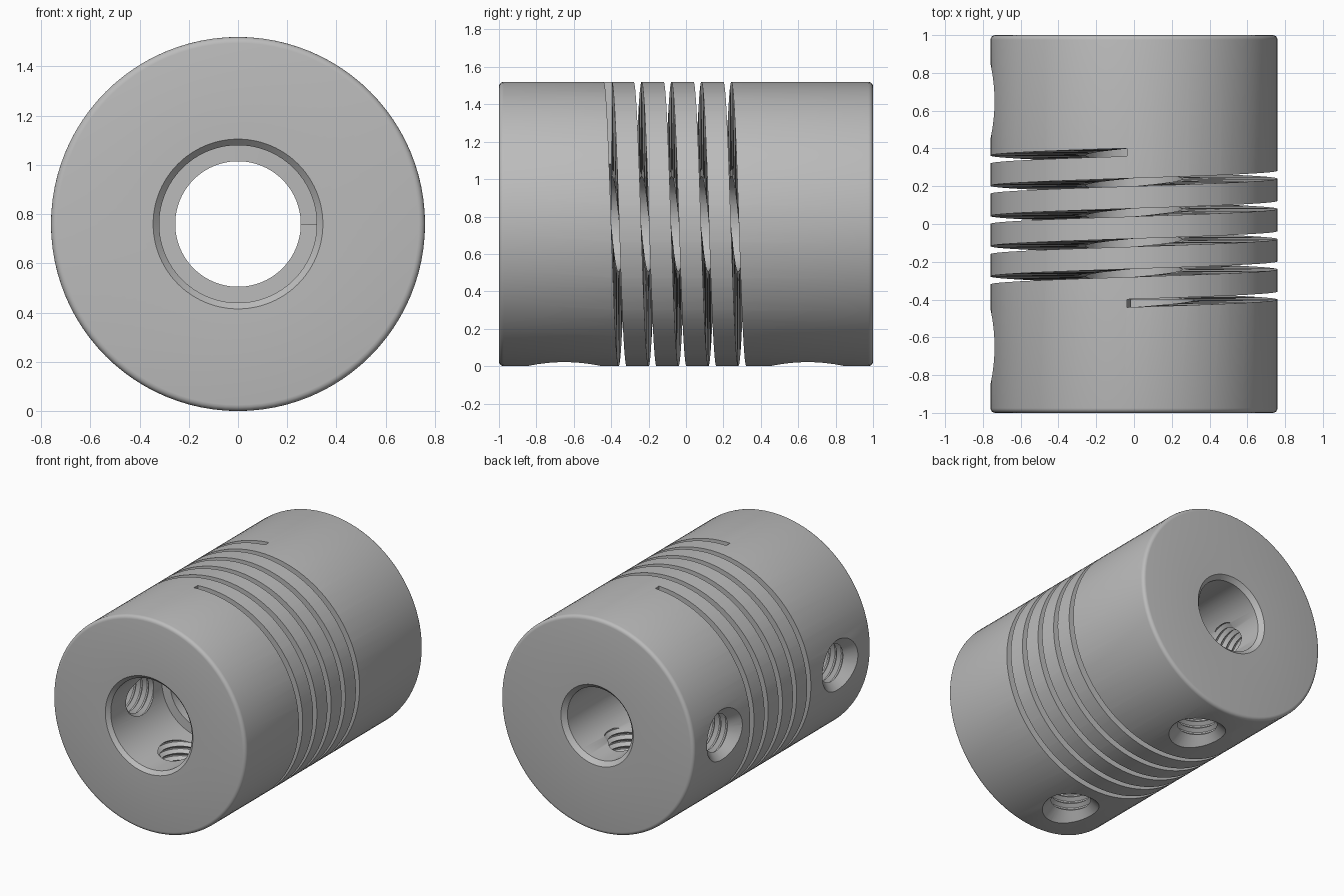
import bpy, bmesh
from math import sin, cos, pi, radians
from mathutils import Matrix, Vector

cube = bpy.data.objects.get("Cube")
if cube:
    bpy.data.objects.remove(cube, do_unlink=True)

R = 0.76            # outer radius, also the height of the axis
SEGMENTS = 96
AXIS_TO_Y = Matrix.Rotation(radians(-90), 4, 'X')

metal = bpy.data.materials.new("grey_metal")
metal.use_nodes = True
metal.diffuse_color = (0.5, 0.5, 0.5, 1)
metal.node_tree.nodes["Principled BSDF"].inputs["Base Color"].default_value = (0.5, 0.5, 0.5, 1)


def make_object(name, bm):
    bmesh.ops.recalc_face_normals(bm, faces=bm.faces)
    mesh = bpy.data.meshes.new(name)
    bm.to_mesh(mesh)
    bm.free()
    mesh.materials.append(metal)
    obj = bpy.data.objects.new(name, mesh)
    bpy.context.collection.objects.link(obj)
    return obj


def skin(bm, rings, close_rings):
    """Join closed loops of vertices with quads; cap the ends if not closed."""
    n = len(rings[0])
    pairs = list(zip(rings, rings[1:]))
    if close_rings:
        pairs.append((rings[-1], rings[0]))
    else:
        bm.faces.new(rings[0])
        bm.faces.new(rings[-1])
    for a, b in pairs:
        for i in range(n):
            j = (i + 1) % n
            bm.faces.new((a[i], a[j], b[j], b[i]))


def lathe(name, profile, segments, matrix, tube=False):
    """Spin (radius, height) points about local z."""
    bm = bmesh.new()
    rings = []
    for r, h in profile:
        ring = []
        for i in range(segments):
            a = 2 * pi * i / segments
            ring.append(bm.verts.new(matrix @ Vector((r * cos(a), r * sin(a), h))))
        rings.append(ring)
    skin(bm, rings, tube)
    return make_object(name, bm)


def cut(target, cutter):
    cutter.hide_render = True
    mod = target.modifiers.new("cut", 'BOOLEAN')
    mod.operation = 'DIFFERENCE'
    mod.solver = 'EXACT'
    mod.object = cutter
    bpy.context.view_layer.objects.active = target
    bpy.ops.object.modifier_apply(modifier=mod.name)
    bpy.data.objects.remove(cutter, do_unlink=True)


# Body: rounded outer rims, wide front bore stepping down to a narrow back bore
fillet = 0.025
arc = [(sin(radians(a)) * fillet, cos(radians(a)) * fillet) for a in (0, 22.5, 45, 67.5, 90)]
back_rim = [(R - fillet + s, 1 - fillet + c) for s, c in arc]
front_rim = [(r, -h) for r, h in reversed(back_rim)]
bore = [(0.345, -1), (0.32, -0.975), (0.32, -0.4), (0.255, -0.4), (0.255, 0.97), (0.285, 1)]
to_axis = Matrix.Translation((0, 0, R)) @ AXIS_TO_Y
body = lathe("coupling_body", bore + back_rim + front_rim, SEGMENTS, to_axis, tube=True)

# Spiral slot: five turns of a rectangular section, starting and ending at the top
bm = bmesh.new()
turns, steps, half = 5, 72, 0.021
rings = []
for i in range(turns * steps + 1):
    t = i / steps
    a = 2 * pi * t - 0.05
    y = -0.42 + 0.16 * t
    rings.append([bm.verts.new((r * sin(a), y + dy, R + r * cos(a)))
                  for r, dy in ((0.2, -half), (0.85, -half), (0.85, half), (0.2, half))])
skin(bm, rings, False)
cut(body, make_object("slot_cutter", bm))

# Set screw holes: countersunk and threaded, below and on the right of each end
pitch, minor, major = 0.05, 0.13, 0.155
thread = [(minor, 0.1)]
for k in range(10):
    h = 0.19 + k * pitch
    thread += [(minor, h), (major, h + pitch * 0.4), (major, h + pitch * 0.6)]
thread += [(minor, 0.69), (0.25, 0.81)]
to_bottom = Matrix.Rotation(pi, 4, 'X')
to_right = Matrix.Rotation(-pi / 2, 4, 'Y')
for y in (-0.65, 0.65):
    for turn in (to_bottom, to_right):
        place = Matrix.Translation((0, y, R)) @ turn
        cut(body, lathe("screw_hole_cutter", thread, 40, place))

# Smooth shading with sharp machined edges
bpy.ops.object.select_all(action='DESELECT')
body.select_set(True)
bpy.context.view_layer.objects.active = body
bpy.ops.object.shade_smooth_by_angle(angle=radians(30))
